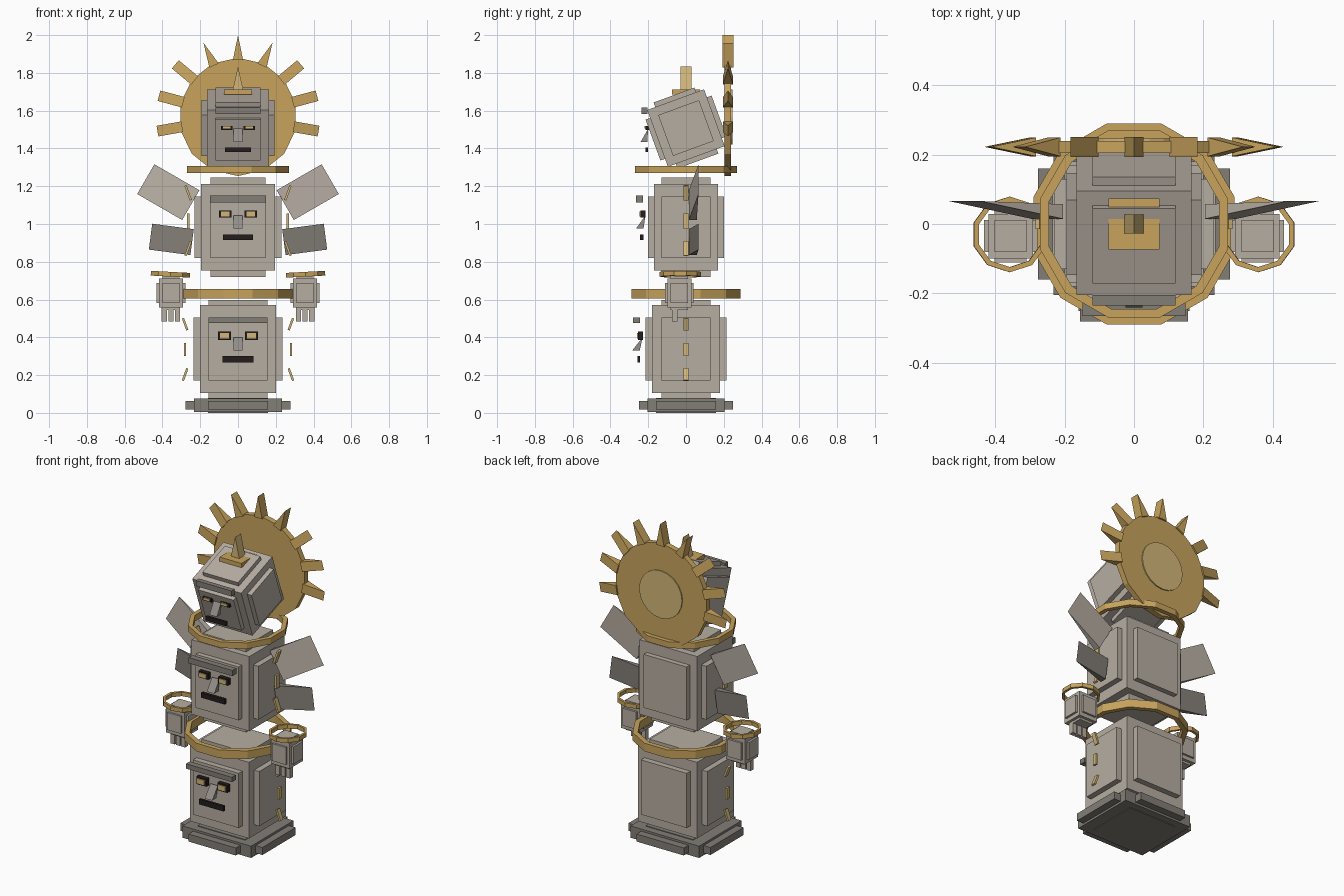
import bpy, bmesh, math
from mathutils import Matrix, Vector

if "Cube" in bpy.data.objects:
    bpy.data.objects.remove(bpy.data.objects["Cube"])


def mat(name, r, g, b):
    m = bpy.data.materials.new(name)
    m.diffuse_color = (r, g, b, 1)
    m.use_nodes = True
    m.node_tree.nodes["Principled BSDF"].inputs["Base Color"].default_value = m.diffuse_color
    return m


STONE = mat("stone", .47, .42, .365)
DARK = mat("dark_stone", .225, .205, .18)
MID = mat("mid_stone", .29, .27, .25)
GOLD = mat("gold", .58, .37, .11)
PALE = mat("pale_gold", .65, .47, .19)
BLACK = mat("black", .018, .012, .012)
T = Matrix.Translation


def rot(deg, axis):
    return Matrix.Rotation(math.radians(deg), 4, axis)


def finish(name, bm, m, mx=None):
    if mx is not None:
        bm.transform(mx)
    bmesh.ops.recalc_face_normals(bm, faces=bm.faces)
    me = bpy.data.meshes.new(name)
    bm.to_mesh(me)
    bm.free()
    me.materials.append(m)
    ob = bpy.data.objects.new(name, me)
    bpy.context.collection.objects.link(ob)
    return ob


def add_box(bm, half):
    bmesh.ops.create_cube(bm, size=2, matrix=Matrix.Diagonal((*half, 1)))


def box(name, c, half, m, r=None):
    bm = bmesh.new()
    add_box(bm, half)
    return finish(name, bm, m, T(c) @ (r or Matrix()))


def span(name, x, y, z, m):
    """Box from three (low, high) ranges."""
    c = [(a + b) / 2 for a, b in (x, y, z)]
    return box(name, c, [(b - a) / 2 for a, b in (x, y, z)], m)


def block(name, c, half, plate, out, m, r=None):
    """Box with a raised panel on each of its six faces."""
    bm = bmesh.new()
    add_box(bm, half)
    for i in range(3):
        h = list(plate)
        h[i] = half[i] + out[i]
        add_box(bm, h)
    return finish(name, bm, m, T(c) @ (r or Matrix()))


def prism(name, pts, width, m, mx):
    """Profile in local x-z, extruded along local y."""
    bm = bmesh.new()
    a = [bm.verts.new((x, -width / 2, z)) for x, z in pts]
    b = [bm.verts.new((x, width / 2, z)) for x, z in pts]
    bm.faces.new(a)
    bm.faces.new(b[::-1])
    n = len(pts)
    for i in range(n):
        j = (i + 1) % n
        bm.faces.new((a[i], a[j], b[j], b[i]))
    return finish(name, bm, m, mx)


def ring(name, c, radius, thick, h, n, m, tilt=0):
    """Flat-sided band with a rectangular section."""
    bm = bmesh.new()
    rows = []
    for i in range(n):
        a = (i + .5) * math.tau / n
        rows.append([bm.verts.new((r * math.cos(a), r * math.sin(a), z))
                     for r, z in ((radius, -h / 2), (radius, h / 2),
                                  (radius - thick, h / 2), (radius - thick, -h / 2))])
    for i in range(n):
        p, q = rows[i], rows[(i + 1) % n]
        for k in range(4):
            l = (k + 1) % 4
            bm.faces.new((p[k], q[k], q[l], p[l]))
    return finish(name, bm, m, T(c) @ rot(tilt, 'Y'))


def disc(name, c, radius, depth, n, m):
    bm = bmesh.new()
    bmesh.ops.create_cone(bm, cap_ends=True, segments=n, radius1=radius,
                          radius2=radius, depth=depth)
    a = bm.verts[:][0].co
    turn = math.degrees(math.atan2(a.x, a.y))
    return finish(name, bm, m, T(c) @ rot(90, 'X') @ rot(turn, 'Z'))


# Stacked stone blocks
block("base", (0, 0, .04), (.232, .205, .036), (.16, .16, .023), (.045, .045, .004), DARK)
block("lower_block", (0, 0, .3375), (.2, .18, .2325), (.155, .13, .167), (.035, .035, .028), STONE)
block("middle_block", (0, 0, .983), (.195, .17, .228), (.145, .13, .163), (.035, .031, .036), STONE)
block("head_block", (0, 0, 1.508), (.165, .16, .16), (.12, .115, .115), (.029, .026, .026),
      STONE, rot(20, 'X'))


def face(tag, brow, mouth, nose):
    """Brow and mouth are (half width, y range, z range); nose is a y-z profile."""
    for part, (w, y, z), m in (("brow", brow, DARK), ("mouth", mouth, BLACK)):
        span(tag + "_" + part, (-w, w), y, z, m)
    prism(tag + "_nose", nose, .05, MID, rot(90, 'Z'))


face("lower", (.155, (-.28, -.243), (.475, .505)), (.083, (-.258, -.243), (.268, .3)),
     [(-.285, .33), (-.245, .33), (-.23, .4)])
face("middle", (.148, (-.265, -.228), (1.115, 1.15)), (.08, (-.243, -.225), (.915, .945)),
     [(-.265, .975), (-.225, .975), (-.215, 1.045)])
face("head", (.12, (-.235, -.205), (1.583, 1.617)), (.068, (-.215, -.2), (1.38, 1.405)),
     [(-.24, 1.435), (-.205, 1.435), (-.2, 1.505)])

# Eyes: dark socket with a pale plate in front
for tag, y, z, x0, x1, h in (("lower", -.253, .408, .037, .105, .023),
                             ("middle", -.24, 1.053, .034, .1, .019),
                             ("head", -.214, 1.508, .03, .09, .01)):
    for s in (-1, 1):
        cx, w = s * (x0 + x1) / 2, (x1 - x0) / 2
        box(tag + "_eye_socket", (cx, y + .0125, z), (w, .0125, h), BLACK)
        box(tag + "_eye", (cx, y - .002, z + (.003 if tag == "head" else 0)),
            (w - .01, .004, h * .65), PALE)

# Large gold bands between the blocks
ring("lower_band", (0, 0, .63), .3, .03, .05, 12, GOLD)
ring("upper_band", (0, 0, 1.288), .28, .027, .037, 12, GOLD)

# Crown plate and spike
box("crown_plate", (0, 0, 1.698), (.074, .073, .013), GOLD)
prism("crown_spike", [(-.028, 0), (.028, 0), (0, .125)], .056, PALE, T((0, 0, 1.71)))

# Sun disc behind the head with its rays
HUB = Vector((0, .222, 1.567))
disc("sun_disc", HUB, .313, .035, 14, GOLD)
disc("sun_disc_centre", HUB + Vector((0, .004, 0)), .145, .04, 20, PALE)
for i in range(-4, 5):
    mx = T(HUB) @ rot(25 * i, 'Y') @ T((0, 0, .3))
    if abs(i) > 1:
        mx = mx @ rot(90, 'Z')
    prism("sun_ray", [(-.027, 0), (.027, 0), (0, .133)], .057, GOLD, mx)

for s in (-1, 1):
    # Wings: wedges thinning to an outer edge
    for name, x, z, a, length, w, m in (("upper_wing", .25, 1.1, 60, .275, .182, STONE),
                                        ("lower_wing", .243, .904, 82.5, .222, .138, DARK)):
        prism(name, [(.015, 0), (.057, 0), (.066, length)], w, m,
              T((s * x, 0, z)) @ rot(s * a, 'Y') @ rot(90, 'Z'))

    # Small gold bars along the block sides
    for tag, x, rows, h in (("lower", .28, (.47, .336, .203), .034),
                            ("middle", .264, (1.165, 1.015, .87), .041)):
        for z, a in zip(rows, (20, 0, -20)):
            box(tag + "_side_bar", (s * x, 0, z), (.006, .014, h), PALE, rot(s * a, 'Y'))

    # Hands, fingers and bracelets
    block("hand", (s * .355, -.035, .635), (.064, .064, .077), (.046, .046, .053),
          (.013, .012, .013), STONE)
    for k in (-1, 0, 1):
        box("finger", (s * .355 + k * .035, -.06, .525), (.014, .014, .04), STONE)
    ring("bracelet", (s * .358, -.03, .734), .109, .015, .025, 10, GOLD, -s * 3)
